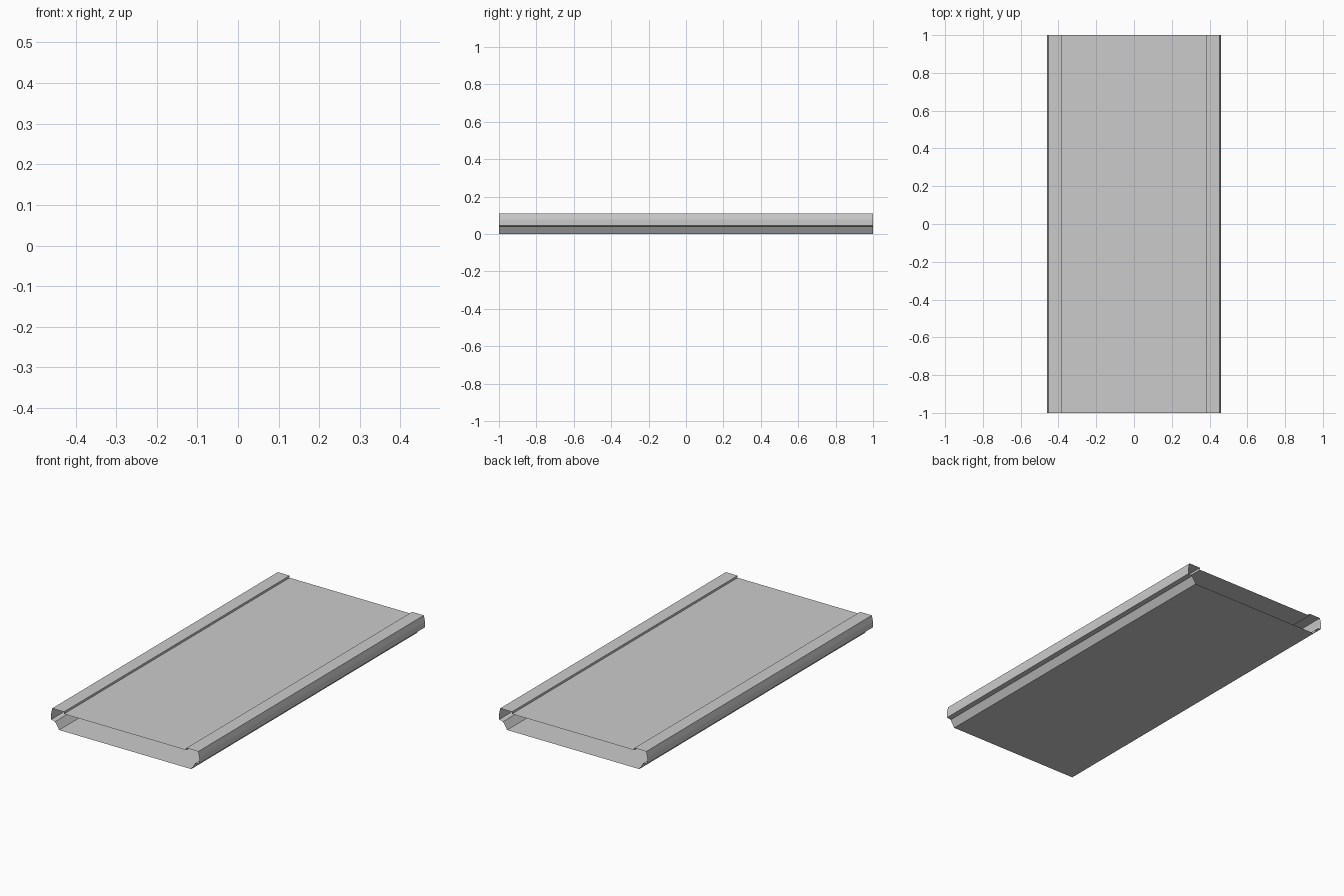
import bpy, bmesh

if "Cube" in bpy.data.objects:
    bpy.data.objects.remove(bpy.data.objects["Cube"])


def extrude_profile(name, points, closed=False):
    """Open-ended sheet: a cross-section in x/z swept along y."""
    bm = bmesh.new()
    rings = [[bm.verts.new((x, y, z)) for x, z in points] for y in (-1, 1)]
    front, back = rings
    count = len(points)
    for i in range(count if closed else count - 1):
        j = (i + 1) % count
        bm.faces.new((front[i], front[j], back[j], back[i]))
    mesh = bpy.data.meshes.new(name)
    bm.to_mesh(mesh)
    bm.free()
    obj = bpy.data.objects.new(name, mesh)
    bpy.context.collection.objects.link(obj)
    return obj


# Right half of the cross-section, from the bottom edge up to the top panel
half = [
    (0.41, 0.0),     # bottom edge
    (0.435, 0.04),   # sloped underside
    (0.46, 0.045),   # small overhang
    (0.46, 0.077),   # side wall
    (0.453, 0.11),   # leaning upper wall
    (0.38, 0.11),    # raised rim
    (0.38, 0.098),   # step down to the panel
]
mirrored = [(-x, z) for x, z in reversed(half)]

# Hollow deck shell, open at both ends
extrude_profile("deck_shell", half + mirrored, closed=True)
